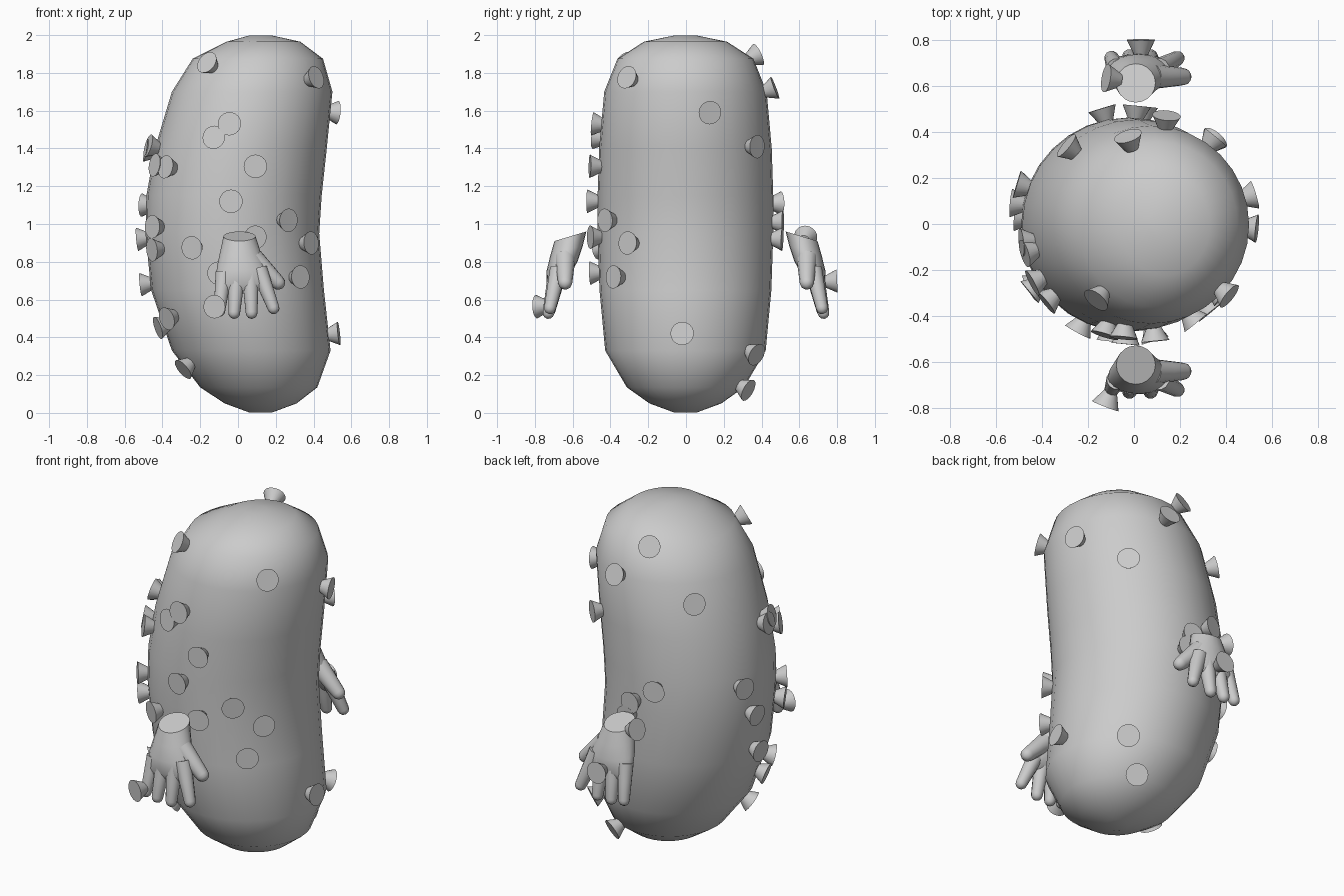
import bpy, bmesh, math
from mathutils import Vector
from mathutils.bvhtree import BVHTree

if "Cube" in bpy.data.objects:
    bpy.data.objects.remove(bpy.data.objects["Cube"])


def finish(bm, name, angle=40):
    bmesh.ops.recalc_face_normals(bm, faces=bm.faces[:])
    me = bpy.data.meshes.new(name)
    bm.to_mesh(me)
    bm.free()
    ob = bpy.data.objects.new(name, me)
    bpy.context.collection.objects.link(ob)
    bpy.ops.object.select_all(action='DESELECT')
    ob.select_set(True)
    bpy.context.view_layer.objects.active = ob
    bpy.ops.object.shade_smooth_by_angle(angle=math.radians(angle))
    return ob


def loft(bm, rings):
    """Skin a list of vertex-position rings and cap both ends."""
    loops = [[bm.verts.new(p) for p in r] for r in rings]
    n = len(loops[0])
    for a, b in zip(loops, loops[1:]):
        for i in range(n):
            bm.faces.new((a[i], a[(i + 1) % n], b[(i + 1) % n], b[i]))
    bm.faces.new(loops[0][::-1])
    bm.faces.new(loops[-1])


def ring(c, u, v, ru, rv, n):
    return [c + u * ru * math.cos(t) + v * rv * math.sin(t)
            for t in (2 * math.pi * i / n for i in range(n))]


def frame(d):
    d = d.normalized()
    u = d.orthogonal().normalized()
    return d, u, d.cross(u)


# Bean-shaped body: z, left x, right x, half depth
SECTIONS = [(0.002, 0.06, 0.18, 0.06), (0.05, -0.07, 0.31, 0.19), (0.135, -0.20, 0.42, 0.31),
            (0.33, -0.35, 0.49, 0.425), (0.65, -0.46, 0.455, 0.455), (0.95, -0.49, 0.43, 0.465),
            (1.15, -0.485, 0.443, 0.465), (1.40, -0.44, 0.47, 0.457), (1.70, -0.35, 0.50, 0.43),
            (1.875, -0.24, 0.45, 0.36), (1.965, -0.06, 0.33, 0.22), (1.998, 0.06, 0.18, 0.06)]
X, Y = Vector((1, 0, 0)), Vector((0, 1, 0))
bm = bmesh.new()
loft(bm, [ring(Vector(((l + r) / 2, -0.003, z)), X, Y, (r - l) / 2, d, 32)
          for z, l, r, d in SECTIONS])
bmesh.ops.recalc_face_normals(bm, faces=bm.faces[:])
tree = BVHTree.FromBMesh(bm)
finish(bm, "body", 80)


# Flared bumps: narrow end on the surface, wide end outward
def bump(base, direction, name="bump"):
    d, u, v = frame(Vector(direction))
    base = Vector(base)
    b = bmesh.new()
    loft(b, [ring(base - d * 0.01, u, v, 0.03, 0.03, 24),
             ring(base + d * 0.055, u, v, 0.062, 0.062, 24)])
    finish(b, name)


BUMPS = [
    (-.165, -.33, 1.855), (.41, -.31, 1.775), (-.045, -.49, 1.53), (-.13, -.49, 1.46),
    (.09, -.49, 1.305), (-.43, -.25, 1.31), (-.37, -.33, 1.30), (-.035, -.5, 1.12),
    (.26, -.42, 1.02), (-.44, -.28, .985), (-.44, -.27, .865), (-.24, -.46, .875),
    (.09, -.5, .93), (.395, -.315, .90), (.335, -.39, .72), (-.1, -.5, .74),
    (-.36, -.27, .505), (-.41, -.147, .455), (-.285, -.2, .235),
    (-.48, -.13, 1.41), (-.485, -.08, 1.39), (-.5, .17, 1.10), (-.52, .09, .92), (-.5, .03, .68),
    (.52, .125, 1.59), (.53, -.02, .42), (-.02, .36, 1.91), (.14, .455, 1.715),
    (.345, .365, 1.41), (-.29, .345, 1.61), (-.135, .49, 1.11), (.01, .49, 1.01),
    (.04, .49, .92), (.25, .32, .125), (.35, .37, .32)]
for p in BUMPS:
    loc, nor, _, _ = tree.find_nearest(Vector(p))
    bump(loc, nor)

# Bumps stuck on the hands
bump((-.105, -.74, .565), (-.35, -.9, -.05), "hand_bump")
bump((.03, .745, .695), (0, .97, .05), "hand_bump")
bump((-.07, .625, .915), (-.9, .15, .3), "hand_bump")


# Hands: tapered palm, four fingers and a thumb, mirrored front to back
FINGERS = [((-.075, -.675, .74), (-.098, -.722, .54), .045, .031),
           ((-.005, -.685, .74), (-.020, -.728, .53), .047, .032),
           ((.065, -.685, .74), (.072, -.728, .53), .047, .032),
           ((.110, -.675, .76), (.188, -.720, .555), .047, .032),
           ((.080, -.640, .82), (.212, -.640, .69), .055, .038)]
PALM = [(.008, -.612, .935, .085, .088), (.012, -.632, .86, .105, .090),
        (.020, -.655, .78, .130, .086), (.020, -.680, .70, .140, .062),
        (.020, -.692, .655, .125, .030)]


def hand(side, name):
    b = bmesh.new()
    v = Vector((0, math.cos(.29), math.sin(.29)))
    loft(b, [ring(Vector((x, y, z)), X, v, rx, ry, 20) for x, y, z, rx, ry in PALM])
    for a, e, r0, r1 in FINGERS:
        a, e = Vector(a), Vector(e)
        d, u, w = frame(e - a)
        rings = [ring(a, u, w, r0, r0, 12), ring(a.lerp(e, .5), u, w, (r0 + r1) / 2, (r0 + r1) / 2, 12)]
        for k in range(4):
            t = k * math.radians(27)
            rings.append(ring(e + d * r1 * math.sin(t), u, w, r1 * math.cos(t), r1 * math.cos(t), 12))
        loft(b, rings)
    for vert in b.verts:
        vert.co.y *= side
    finish(b, name, 50)


hand(1, "front_hand")
hand(-1, "back_hand")
